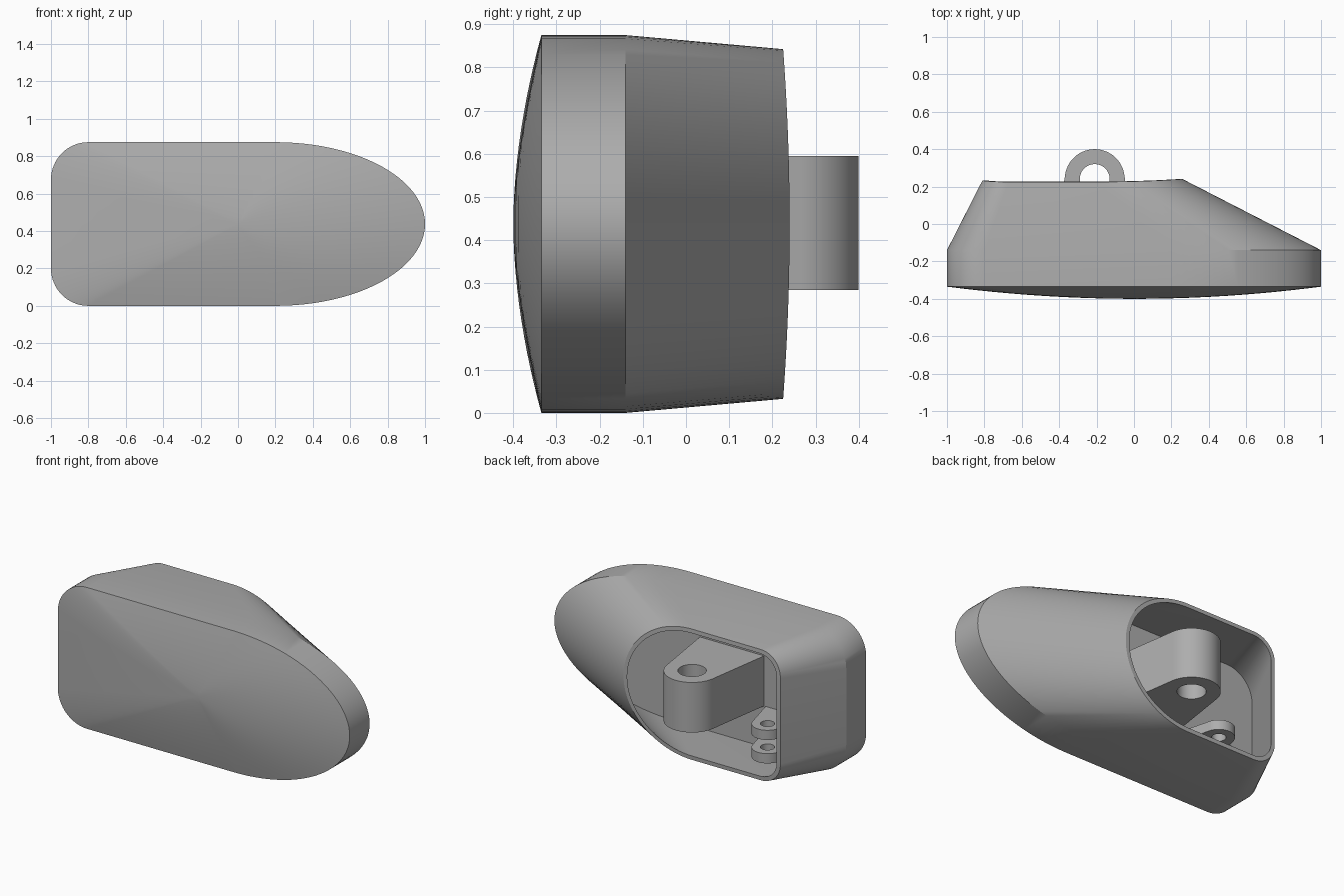
import bpy, bmesh
from math import sin, cos, pi, radians, hypot

if "Cube" in bpy.data.objects:
    bpy.data.objects.remove(bpy.data.objects["Cube"], do_unlink=True)

grey = bpy.data.materials.new("plain grey")
grey.use_nodes = True
GREY = (0.42, 0.42, 0.42, 1)
grey.diffuse_color = GREY
grey.node_tree.nodes["Principled BSDF"].inputs["Base Color"].default_value = GREY

MID = 0.4375      # height of the long axis
FLOOR = -0.15     # inner floor of the housing
ARC = 16          # steps per corner


def finish(ob):
    """Give the material and smooth shading with sharp edges."""
    ob.data.materials.clear()
    ob.data.materials.append(grey)
    bpy.ops.object.select_all(action='DESELECT')
    ob.select_set(True)
    bpy.context.view_layer.objects.active = ob
    bpy.ops.object.shade_smooth_by_angle(angle=radians(25))


def outline(left, right, half, corner, bend):
    """Rounded box on the left, half ellipse from bend to right."""
    arcs = [(bend, 0, right - bend, half, -90, 180, 3 * ARC),
            (left + corner, half - corner, corner, corner, 90, 90, ARC),
            (left + corner, corner - half, corner, corner, 180, 90, ARC)]
    pts = []
    for cx, cz, rx, rz, start, sweep, n in arcs:
        for i in range(n + 1):
            a = radians(start + sweep * i / n)
            pts.append((cx + rx * cos(a), cz + rz * sin(a)))
    return pts


def housing():
    bm = bmesh.new()
    wide = outline(-1, 1, MID, 0.2, 0.2)
    inner_wide = outline(-0.97, 0.95, MID - 0.03, 0.18, 0.2)
    rim = outline(-0.81, 0.26, 0.405, 0.14, -0.2)
    inner_rim = outline(-0.785, 0.235, 0.38, 0.12, -0.2)

    def ring(pts, depth):
        return [bm.verts.new((x, depth(x, z), z + MID)) for x, z in pts]

    def dome(s):
        # fuller along the length than across the height
        def depth(x, z):
            along = x * x / (hypot(x, z) ** 2 + 1e-9)
            return -0.335 - 0.065 * (1 - s ** (1.35 + 0.65 * along))
        return ring([(x * s, z * s) for x, z in wide], depth)

    def rim_depth(x, z):
        return 0.24 - 0.015 * (z / 0.405) ** 2

    # from the front dome over the rim and back in to the floor
    rings = [dome(i / 12) for i in range(1, 13)]
    rings += [ring(wide, lambda x, z: -0.14),
              ring(rim, rim_depth),
              ring(inner_rim, rim_depth),
              ring(inner_wide, lambda x, z: FLOOR)]
    count = len(wide)
    for a, b in zip(rings, rings[1:]):
        for i in range(count):
            j = (i + 1) % count
            bm.faces.new((a[i], a[j], b[j], b[i]))
    tip = bm.verts.new((0, -0.4, MID))
    for i in range(count):
        bm.faces.new((tip, rings[0][(i + 1) % count], rings[0][i]))
    bm.faces.new(rings[-1])
    bmesh.ops.recalc_face_normals(bm, faces=bm.faces)
    me = bpy.data.meshes.new("housing")
    bm.to_mesh(me)
    bm.free()
    ob = bpy.data.objects.new("housing", me)
    bpy.context.collection.objects.link(ob)
    finish(ob)


def lug(name, x, y, radius, hole, base, bottom, top):
    """Flared plate from the floor to a round end with a bore."""
    cu = bpy.data.curves.new(name, 'CURVE')
    cu.dimensions = '2D'
    cu.fill_mode = 'BOTH'
    cu.extrude = (top - bottom) / 2
    outer = [(-base, FLOOR - y), (base, FLOOR - y)]
    for i in range(41):
        a = radians(10 + 4 * i)
        outer.append((radius * cos(a), radius * sin(a)))
    bore = [(hole * cos(i * pi / 24), hole * sin(i * pi / 24)) for i in range(48)]
    for pts in (outer, bore):
        sp = cu.splines.new('POLY')
        sp.points.add(len(pts) - 1)
        for p, (px, py) in zip(sp.points, pts):
            p.co = (px, py, 0, 1)
        sp.use_cyclic_u = True
    temp = bpy.data.objects.new(name + " outline", cu)
    bpy.context.collection.objects.link(temp)
    bpy.context.view_layer.update()
    graph = bpy.context.evaluated_depsgraph_get()
    me = bpy.data.meshes.new_from_object(temp.evaluated_get(graph))
    bpy.data.objects.remove(temp, do_unlink=True)
    bm = bmesh.new()
    bm.from_mesh(me)
    bmesh.ops.remove_doubles(bm, verts=bm.verts, dist=0.0001)
    bmesh.ops.recalc_face_normals(bm, faces=bm.faces)
    bm.to_mesh(me)
    bm.free()
    ob = bpy.data.objects.new(name, me)
    ob.location = (x, y, (top + bottom) / 2)
    bpy.context.collection.objects.link(ob)
    finish(ob)


housing()
lug("hinge_arm", -0.21, 0.24, 0.16, 0.08, 0.22, 0.285, 0.595)
# pair of small pivot lugs
for name, low in (("lower_lug", 0.08), ("upper_lug", 0.225)):
    lug(name, -0.58, 0.03, 0.09, 0.04, 0.14, low, low + 0.06)
